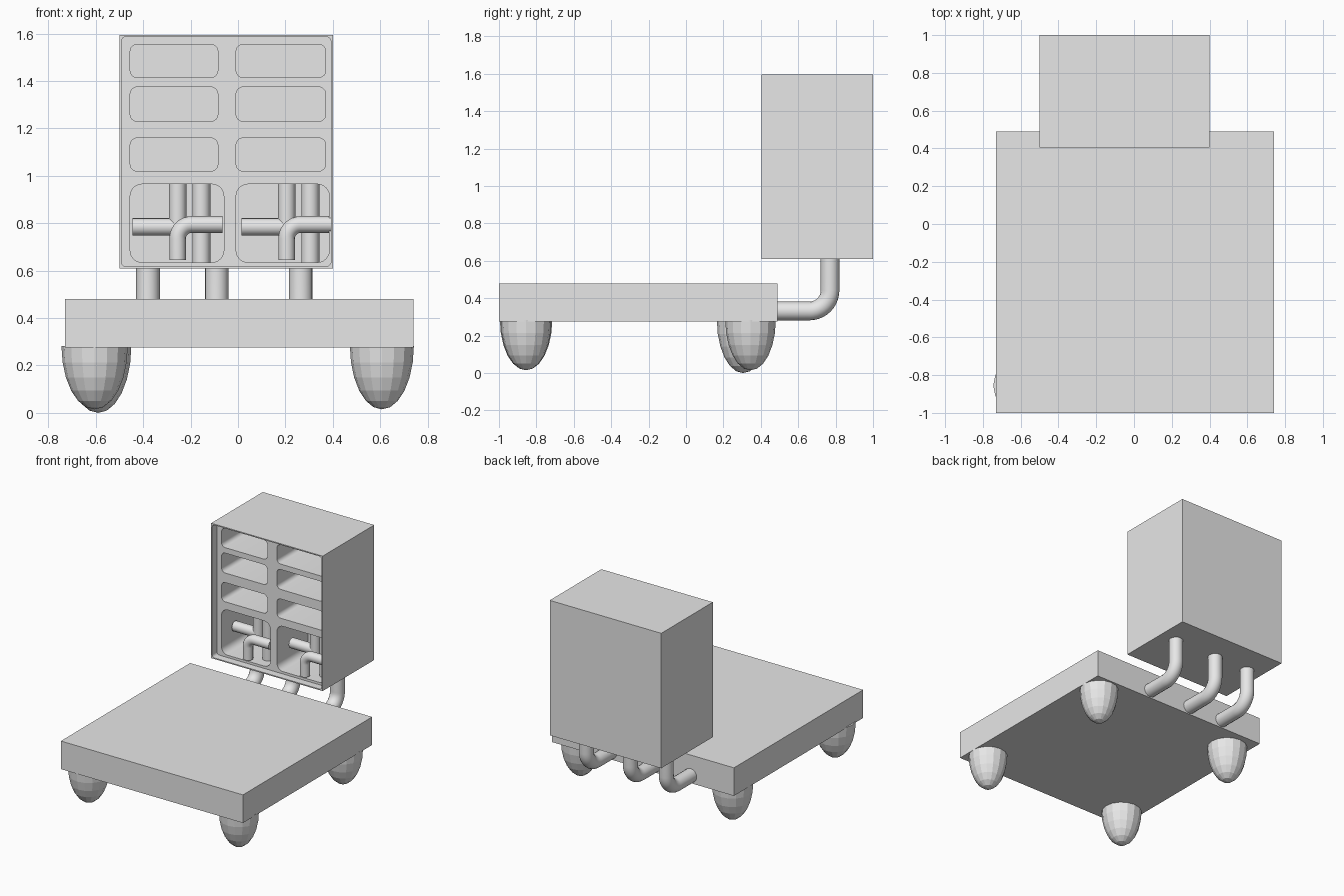
import bpy, bmesh, math
from mathutils import Vector

if "Cube" in bpy.data.objects:
    bpy.data.objects.remove(bpy.data.objects["Cube"])

grey = bpy.data.materials.new("light_grey")
grey.diffuse_color = (0.8, 0.8, 0.8, 1)
grey.use_nodes = True
grey.node_tree.nodes["Principled BSDF"].inputs["Base Color"].default_value = grey.diffuse_color


def add_object(name, bm):
    bmesh.ops.recalc_face_normals(bm, faces=bm.faces[:])
    me = bpy.data.meshes.new(name)
    bm.to_mesh(me)
    bm.free()
    me.materials.append(grey)
    ob = bpy.data.objects.new(name, me)
    bpy.context.collection.objects.link(ob)
    return ob


def add_block(bm, x0, x1, y0, y1, z0, z1, r=0.0, n=6):
    """Block extruded along y; corners of its x-z outline rounded by r."""
    if r:
        pts = []
        for cx, cz, a in ((x1 - r, z1 - r, 0), (x0 + r, z1 - r, 90),
                          (x0 + r, z0 + r, 180), (x1 - r, z0 + r, 270)):
            for i in range(n + 1):
                t = math.radians(a + 90 * i / n)
                pts.append((cx + r * math.cos(t), cz + r * math.sin(t)))
    else:
        pts = [(x1, z1), (x0, z1), (x0, z0), (x1, z0)]
    face = bm.faces.new([bm.verts.new((x, y0, z)) for x, z in pts])
    ext = bmesh.ops.extrude_face_region(bm, geom=[face])
    moved = [v for v in ext["geom"] if isinstance(v, bmesh.types.BMVert)]
    bmesh.ops.translate(bm, verts=moved, vec=(0, y1 - y0, 0))


def cut(target, bm):
    """Subtract a bmesh from the target, then discard the cutter."""
    cutter = add_object("cutter", bm)
    cutter.hide_render = True
    mod = target.modifiers.new("cut", 'BOOLEAN')
    mod.operation, mod.solver, mod.object = 'DIFFERENCE', 'EXACT', cutter
    bpy.context.view_layer.objects.active = target
    bpy.ops.object.modifier_apply(modifier=mod.name)
    bpy.data.objects.remove(cutter)


def pipe(name, pts, radius, bend=0.0, n=10):
    """Round pipe along a straight line, or an elbow of three points."""
    p = [Vector(q) for q in pts]
    path = p
    if len(p) == 3:
        u, v = (p[0] - p[1]).normalized(), (p[2] - p[1]).normalized()
        c = p[1] + bend * (u + v)
        path = [p[0]]
        for i in range(n + 1):
            t = math.pi / 2 * i / n
            path.append(c - bend * (v * math.cos(t) + u * math.sin(t)))
        path.append(p[2])
    cu = bpy.data.curves.new(name, 'CURVE')
    cu.dimensions = '3D'
    cu.bevel_depth, cu.bevel_resolution, cu.use_fill_caps = radius, 6, True
    sp = cu.splines.new('POLY')
    sp.points.add(len(path) - 1)
    for pt, co in zip(sp.points, path):
        pt.co = (*co, 1)
    sp.use_smooth = True
    cu.materials.append(grey)
    ob = bpy.data.objects.new(name, cu)
    bpy.context.collection.objects.link(ob)


# Base slab
bm = bmesh.new()
add_block(bm, -0.73, 0.74, -1.0, 0.49, 0.275, 0.48)
add_object("base_slab", bm)

# Feet: lower half of a stretched ball, faceted
feet = {"front_left_foot": (-0.605, -0.855, 0.14, 0.015),
        "front_right_foot": (0.607, -0.855, 0.135, 0.015),
        "back_left_foot": (-0.59, 0.305, 0.14, 0.0),
        "back_right_foot": (0.607, 0.345, 0.135, 0.015)}
for name, (x, y, r, z0) in feet.items():
    bm = bmesh.new()
    bmesh.ops.create_uvsphere(bm, u_segments=16, v_segments=12, radius=1)
    bmesh.ops.bisect_plane(bm, geom=bm.verts[:] + bm.edges[:] + bm.faces[:],
                           plane_co=(0, 0, 0), plane_no=(0, 0, 1),
                           clear_outer=True)
    bmesh.ops.holes_fill(bm, edges=[e for e in bm.edges if e.is_boundary])
    bmesh.ops.scale(bm, vec=(r, r, 0.283 - z0), verts=bm.verts[:])
    bmesh.ops.translate(bm, vec=(x, y, 0.283), verts=bm.verts[:])
    add_object(name, bm)

# Cabinet: box with a thin rim around a recessed front
bm = bmesh.new()
add_block(bm, -0.5, 0.4, 0.405, 1.0, 0.61, 1.595)
cabinet = add_object("cabinet", bm)
bm = bmesh.new()
add_block(bm, -0.492, 0.392, 0.3, 0.46, 0.618, 1.587, 0.02)
cut(cabinet, bm)

# Cabinet compartments: three slots and one large bay per column
bm = bmesh.new()
for x0, x1, bay_x1 in ((-0.455, -0.085, -0.06), (-0.008, 0.37, 0.385)):
    for z0, z1 in ((1.415, 1.555), (1.23, 1.375), (1.02, 1.16)):
        add_block(bm, x0, x1, 0.3, 0.8, z0, z1, 0.03)
    add_block(bm, x0, bay_x1, 0.3, 0.82, 0.635, 0.965, 0.05)
cut(cabinet, bm)
bpy.ops.object.select_all(action='DESELECT')
cabinet.select_set(True)
bpy.context.view_layer.objects.active = cabinet
bpy.ops.object.shade_smooth_by_angle(angle=math.radians(30))

# Small pipes inside the two large bays
for side, dx in (("left", 0.0), ("right", 0.46)):
    pipe(side + "_bay_elbow", [(dx - 0.065, 0.48, 0.795), (dx - 0.255, 0.48, 0.795),
                               (dx - 0.255, 0.48, 0.645)], 0.035, 0.06)
    pipe(side + "_bay_upright", [(dx - 0.155, 0.57, 0.63), (dx - 0.155, 0.57, 0.975)], 0.038)
    pipe(side + "_bay_tee_bar", [(dx - 0.445, 0.6, 0.785), (dx - 0.25, 0.6, 0.785)], 0.037)
    pipe(side + "_bay_tee_stem", [(dx - 0.255, 0.6, 0.76), (dx - 0.255, 0.6, 0.975)], 0.037)

# Three elbow pipes joining the slab to the cabinet
for i, x in enumerate((-0.38, -0.09, 0.265)):
    pipe(f"support_pipe_{i + 1}", [(x, 0.45, 0.332), (x, 0.77, 0.332), (x, 0.77, 0.63)],
         0.05, 0.11)
